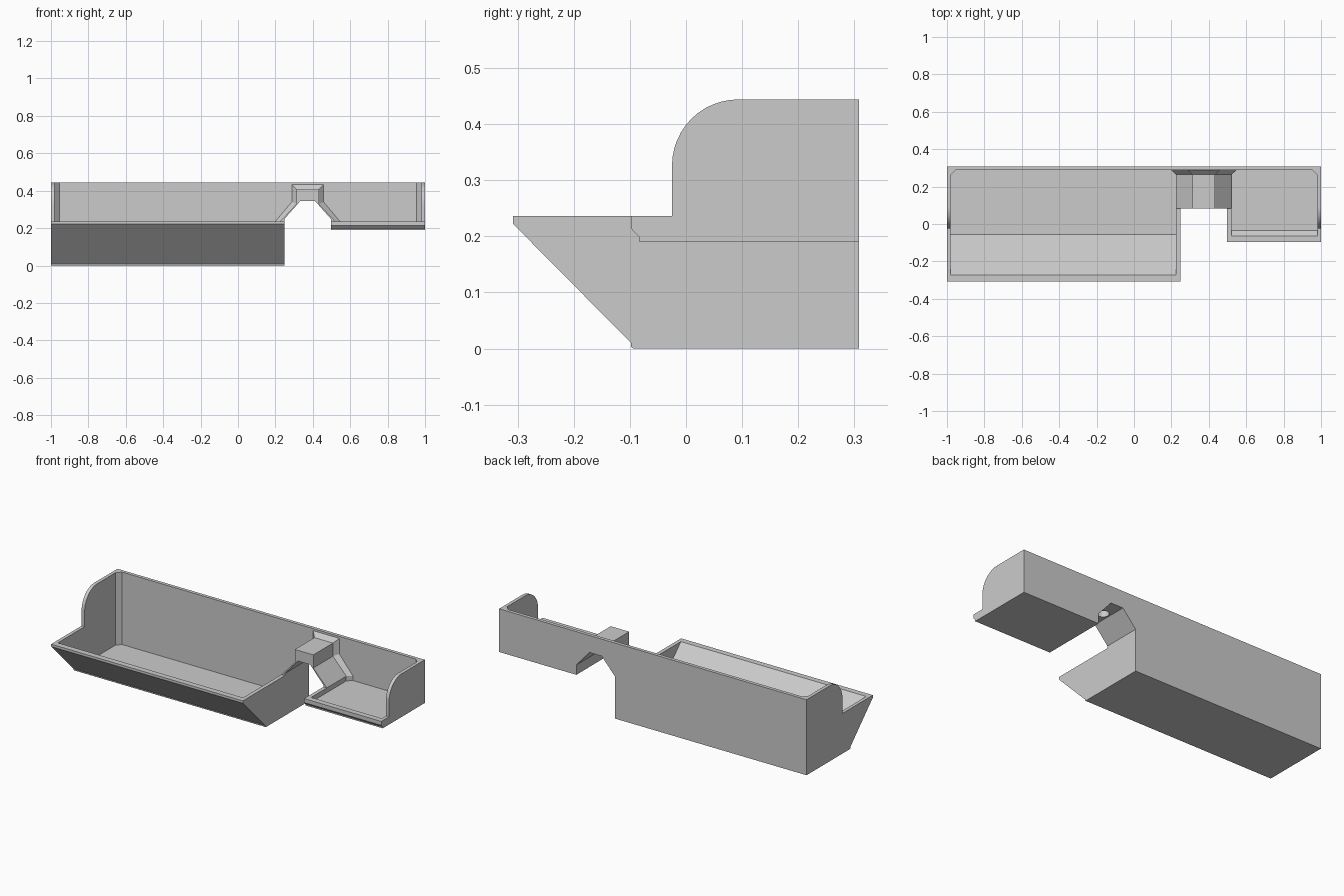
import bpy
import bmesh
from math import pi, sin, cos, radians

if "Cube" in bpy.data.objects:
    bpy.data.objects.remove(bpy.data.objects["Cube"], do_unlink=True)

grey = bpy.data.materials.new("plain grey")
grey.use_nodes = True
grey.diffuse_color = (0.6, 0.6, 0.6, 1)
grey.node_tree.nodes["Principled BSDF"].inputs["Base Color"].default_value = (0.6, 0.6, 0.6, 1)

BACK = 0.308      # outer back face
INNER = 0.288     # inner face of the back wall
RIM = 0.236       # height of the low rims
TOP = 0.444       # height of the back wall
MID = 0.3725      # centre of the bridge in x
parts = []


def loft(name, loops):
    """Closed solid through matching loops of points."""
    bm = bmesh.new()
    rings = [[bm.verts.new(p) for p in loop] for loop in loops]
    n = len(rings[0])
    for a, b in zip(rings, rings[1:]):
        for i in range(n):
            j = (i + 1) % n
            bm.faces.new((a[i], a[j], b[j], b[i]))
    bm.faces.new(rings[0])
    bm.faces.new(rings[-1])
    bmesh.ops.recalc_face_normals(bm, faces=bm.faces)
    mesh = bpy.data.meshes.new(name)
    bm.to_mesh(mesh)
    bm.free()
    mesh.materials.append(grey)
    ob = bpy.data.objects.new(name, mesh)
    bpy.context.collection.objects.link(ob)
    parts.append(ob)
    return ob


def along_x(name, profile, x0, x1):
    return loft(name, [[(x, y, z) for y, z in profile] for x in (x0, x1)])


def along_y(name, profile, y0, y1):
    return loft(name, [[(x, y, z) for x, z in profile] for y in (y0, y1)])


def along_z(name, profile, z0, z1):
    return loft(name, [[(x, y, z) for x, y in profile] for z in (z0, z1)])


def mirrored(half):
    """Mirror (half width, z) points about the bridge centre."""
    return [(MID - w, z) for w, z in half] + [(MID + w, z) for w, z in reversed(half)]


# Outer cross-sections of the two bins, from the front rim to the back
large_outer = [(-BACK, RIM), (-BACK, 0.222), (-0.098, 0.01), (-0.098, 0.003), (-0.094, 0), (INNER, 0)]
small_outer = [(-0.097, RIM), (-0.097, 0.213), (-0.083, 0.198), (-0.083, 0.19), (INNER, 0.19)]

# Rounded upper part of the end walls
RADIUS = 0.118
arc = [(0.093 - RADIUS * sin(a), TOP - RADIUS + RADIUS * cos(a))
       for a in [i * pi / 24 for i in range(13)]]
raised = [(INNER, TOP)] + arc + [(-0.025, RIM)]

along_x("large_bin_end_wall", large_outer + raised, -1, -0.98)
along_x("small_bin_end_wall", small_outer + raised, 0.98, 1)

# Low walls on either side of the gap
along_x("large_bin_low_wall", large_outer + [(INNER, RIM)], 0.225, 0.2475)
along_x("small_bin_low_wall", small_outer + [(INNER, RIM)], 0.4975, 0.52)

# Floors with their front lips
along_x("large_bin_floor",
        large_outer + [(INNER, 0.018), (-0.055, 0.018), (-0.274, RIM)], -0.98, 0.225)
along_x("small_bin_floor",
        small_outer + [(INNER, 0.208), (-0.035, 0.208), (-0.064, RIM)], 0.52, 0.98)

# Tunnel opening under the bridge
tunnel = [(0.125, RIM), (0.125, 0.248), (0.04, 0.344)]

# Back wall spanning both bins, notched by the tunnel
along_y("back_wall",
        [(-1, 0), (0.2475, 0)] + mirrored(tunnel) + [(0.4975, 0.19), (1, 0.19), (1, TOP), (-1, TOP)],
        INNER, BACK)


# Bridge, flaring out where it meets the back wall
def bridge_section(y, flare):
    outer = [(0.06 + flare, 0.407 + flare), (0.06 + flare, 0.33 + flare * 0.4),
             (0.1475 + flare, RIM)]
    left = [(MID - w, z) for w, z in outer]
    right = [(MID + w, z) for w, z in reversed(outer)]
    return [(x, y, z) for x, z in left + mirrored(tunnel) + right]


bridge = loft("bridge", [bridge_section(0.082, 0), bridge_section(0.264, 0),
                         bridge_section(INNER, 0.025)])

# Round blind recess in the tunnel roof
ring = [(MID + 0.032 * cos(i * pi / 12), 0.195 + 0.032 * sin(i * pi / 12)) for i in range(24)]
cutter = along_z("recess_cutter", ring, 0.3, 0.385)
cutter.hide_render = True
cutter.hide_viewport = True
cutter.display_type = 'WIRE'
parts.remove(cutter)
cut = bridge.modifiers.new("recess", 'BOOLEAN')
cut.operation = 'DIFFERENCE'
cut.solver = 'EXACT'
cut.object = cutter

# Chamfer fillets in the back corners of the bins
for name, x, side, low, high in (
        ("large_bin_outer_fillet", -0.98, 1, 0.018, TOP),
        ("large_bin_inner_fillet", 0.225, -1, 0.018, RIM),
        ("small_bin_inner_fillet", 0.52, 1, 0.208, RIM),
        ("small_bin_outer_fillet", 0.98, -1, 0.208, TOP)):
    along_z(name, [(x, INNER), (x + side * 0.025, INNER), (x, INNER - 0.025)], low, high)

# Smooth the rounded ends while keeping edges sharp
bpy.ops.object.select_all(action='DESELECT')
for ob in parts:
    ob.select_set(True)
bpy.context.view_layer.objects.active = parts[0]
bpy.ops.object.shade_smooth_by_angle(angle=radians(20))
